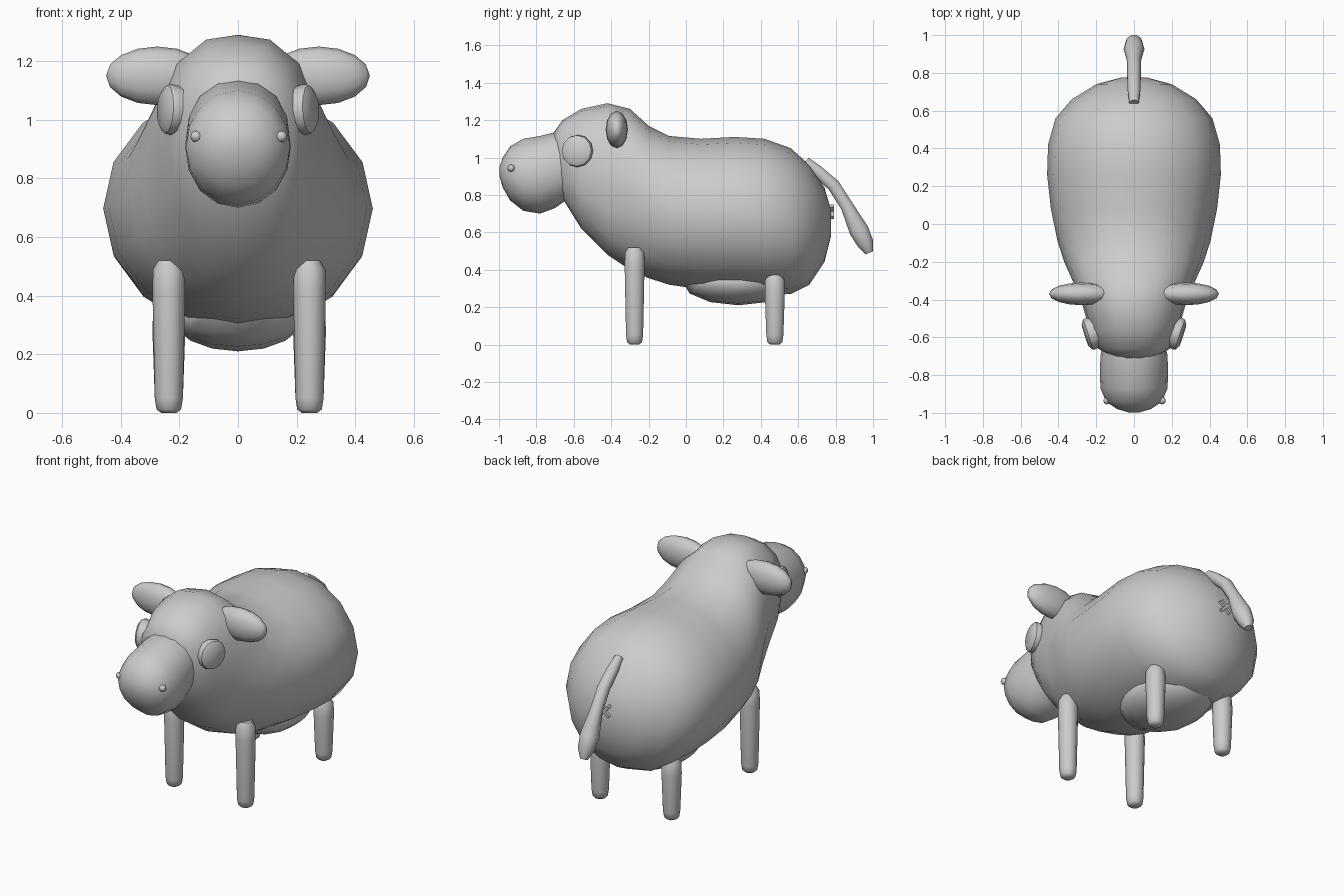
import bpy, bmesh, math
from mathutils import Vector, Matrix

if "Cube" in bpy.data.objects:
    bpy.data.objects.remove(bpy.data.objects["Cube"])

grey = bpy.data.materials.new("plain_grey")
grey.diffuse_color = (0.6, 0.6, 0.6, 1)
grey.use_nodes = True
grey.node_tree.nodes["Principled BSDF"].inputs["Base Color"].default_value = grey.diffuse_color


def finish(bm, name, angle=50):
    bmesh.ops.recalc_face_normals(bm, faces=bm.faces)
    me = bpy.data.meshes.new(name)
    bm.to_mesh(me)
    bm.free()
    ob = bpy.data.objects.new(name, me)
    bpy.context.collection.objects.link(ob)
    me.materials.append(grey)
    bpy.ops.object.select_all(action='DESELECT')
    ob.select_set(True)
    bpy.context.view_layer.objects.active = ob
    bpy.ops.object.shade_smooth_by_angle(angle=math.radians(angle))
    return ob


def skin(name, rings, angle=50):
    """Bridge rings of points and close both ends."""
    bm = bmesh.new()
    loops = [[bm.verts.new(p) for p in ring] for ring in rings]
    n = len(loops[0])
    for a, b in zip(loops, loops[1:]):
        for i in range(n):
            j = (i + 1) % n
            bm.faces.new((a[i], a[j], b[j], b[i]))
    bm.faces.new(loops[0])
    bm.faces.new(loops[-1])
    return finish(bm, name, angle)


def loft_y(name, sections, n=16):
    """Sections: y, bottom z, top z, half width, squareness exponent."""
    rings = []
    for y, lo, hi, w, e in sections:
        ring = []
        for i in range(n):
            a = 2 * math.pi * i / n
            c, s = math.cos(a), math.sin(a)
            k = (abs(c) ** e + abs(s) ** e) ** (-1 / e)
            ring.append((w * c * k, y, (lo + hi) / 2 + (hi - lo) / 2 * s * k))
        rings.append(ring)
    return skin(name, rings)


def tube(name, stations, n=10):
    """Stations: centre point and radius, swept along the path."""
    pts = [Vector(p) for p, r in stations]
    rings = []
    for i, (p, r) in enumerate(stations):
        d = (pts[min(i + 1, len(pts) - 1)] - pts[max(i - 1, 0)]).normalized()
        u = Vector((1, 0, 0))
        v = d.cross(u).normalized()
        rings.append([pts[i] + r * (u * math.cos(2 * math.pi * k / n) + v * math.sin(2 * math.pi * k / n))
                      for k in range(n)])
    return skin(name, rings)


def ball(name, loc, scale, seg=12, rows=8):
    bm = bmesh.new()
    m = Matrix.Translation(loc) @ Matrix.Diagonal((*scale, 1)) @ Matrix.Rotation(math.pi / 2, 4, 'Y')
    bmesh.ops.create_uvsphere(bm, u_segments=seg, v_segments=rows, radius=1, matrix=m)
    return finish(bm, name)


# Body and head in one skin
loft_y("body", [
    (-0.71, 0.95, 1.13, 0.10, 2.2), (-0.66, 0.78, 1.20, 0.19, 2.4),
    (-0.56, 0.62, 1.26, 0.235, 2.5), (-0.42, 0.48, 1.29, 0.275, 2.5),
    (-0.30, 0.40, 1.26, 0.325, 2.2), (-0.20, 0.355, 1.17, 0.37, 2.1),
    (-0.09, 0.32, 1.115, 0.405, 2), (0.08, 0.295, 1.10, 0.44, 2),
    (0.26, 0.285, 1.11, 0.46, 2), (0.42, 0.275, 1.10, 0.455, 2),
    (0.56, 0.27, 1.05, 0.415, 2), (0.66, 0.32, 0.96, 0.33, 2),
    (0.74, 0.44, 0.84, 0.20, 2), (0.775, 0.58, 0.72, 0.07, 2)])

# Muzzle
loft_y("muzzle", [
    (-0.60, 0.80, 1.13, 0.16, 2.2), (-0.70, 0.73, 1.135, 0.178, 2.2),
    (-0.78, 0.70, 1.115, 0.180, 2.1), (-0.87, 0.715, 1.10, 0.178, 2),
    (-0.94, 0.77, 1.06, 0.148, 2), (-0.98, 0.84, 1.00, 0.09, 2),
    (-0.997, 0.90, 0.95, 0.03, 2)])

# Udder
ball("udder", (0, 0.28, 0.335), (0.23, 0.30, 0.125))

# Tail
tube("tail", [((0, 0.64, 0.98), 0.025), ((0, 0.70, 0.93), 0.033),
              ((0, 0.79, 0.85), 0.036), ((0, 0.86, 0.74), 0.036),
              ((0, 0.925, 0.61), 0.055), ((0, 0.96, 0.54), 0.046),
              ((0, 0.98, 0.49), 0.022)])

# Small crossed mark under the tail
for side in (-1, 1):
    bm = bmesh.new()
    bmesh.ops.create_cube(bm, size=1, matrix=Matrix.Translation((0, 0.775, 0.71))
                          @ Matrix.Rotation(side * math.pi / 4, 4, 'Y')
                          @ Matrix.Diagonal((0.09, 0.035, 0.016, 1)))
    finish(bm, "rear_mark", 30)

for side, tag in ((-1, "left"), (1, "right")):
    # Legs with rounded feet
    x = side * 0.24 + 0.004
    for pair, y, top in (("front", -0.275, 0.52), ("rear", 0.475, 0.375)):
        tube(f"{pair}_leg_{tag}", [
            ((x, y, 0.0), 0.026), ((x, y, 0.012), 0.042), ((x, y, 0.05), 0.048),
            ((x, y, top - 0.10), 0.056), ((x, y, top - 0.03), 0.054),
            ((x, y, top), 0.036)])
    # Ears
    ball(f"ear_{tag}", (side * 0.275, -0.37, 1.15), (0.175, 0.06, 0.10))
    # Nostrils
    ball(f"nostril_{tag}", (side * 0.145 + 0.003, -0.935, 0.943), (0.02, 0.02, 0.02), 8, 6)
    # Eyes: flat bevelled discs turned slightly forward
    normal = Vector((side, -0.32, 0.05)).normalized()
    turn = normal.to_track_quat('Z', 'Y')
    rings = []
    for depth, r in ((-0.05, 0.075), (0.0, 0.087), (0.018, 0.083), (0.032, 0.06)):
        rings.append([Vector((side * 0.228, -0.58, 1.035))
                      + turn @ Vector((r * math.cos(k * math.pi / 6), r * math.sin(k * math.pi / 6), depth))
                      for k in range(12)])
    skin(f"eye_{tag}", rings, 35)
